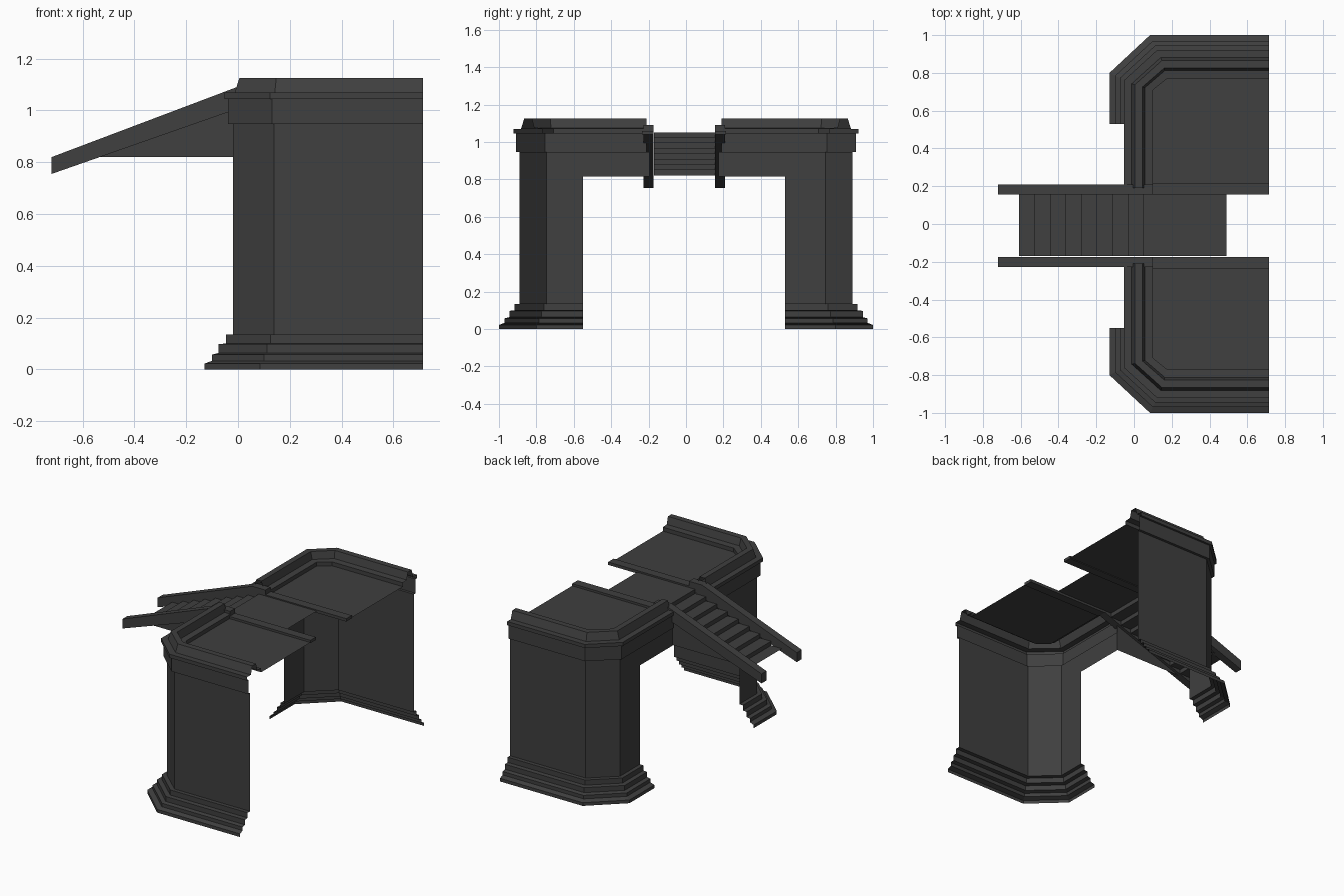
import bpy
import bmesh

old = bpy.data.objects.get("Cube")
if old:
    bpy.data.objects.remove(old, do_unlink=True)

stone = bpy.data.materials.new("dark_grey_stone")
stone.use_nodes = True
GREY = (0.05, 0.05, 0.05, 1)
stone.diffuse_color = GREY
stone.node_tree.nodes["Principled BSDF"].inputs["Base Color"].default_value = GREY

END_X = 0.715


def add_object(name, faces, flip=False):
    """Mesh from a list of polygons, welded, flat shaded."""
    bm = bmesh.new()
    for pts in faces:
        bm.faces.new([bm.verts.new(p) for p in (reversed(pts) if flip else pts)])
    bmesh.ops.remove_doubles(bm, verts=bm.verts, dist=0.0005)
    mesh = bpy.data.meshes.new(name)
    bm.to_mesh(mesh)
    bm.free()
    mesh.materials.append(stone)
    ob = bpy.data.objects.new(name, mesh)
    bpy.context.collection.objects.link(ob)
    return ob


def side_y(v, s):
    """Mirror a y value; the inner parts sit slightly off centre."""
    return s * v - (0.01 if v < 0.6 else 0)


def plan(d, inner, s):
    """Chamfered wing outline, pushed outward by d."""
    k = 0.5 if d > 0 else 0.3
    pts = [(END_X, 0.89 + d), (0.14 - k * d, 0.89 + d),
           (-0.02 - d, 0.745 + k * d), (-0.02 - d, inner)]
    return [(x, side_y(y, s)) for x, y in pts]


def sweep(name, profile, inner, s):
    """Carry an (offset, height) profile round the wing outline."""
    rows = [[(x, y, z) for x, y in plan(d, inner, s)] for d, z in profile]
    faces = [(a[i], a[i + 1], b[i + 1], b[i])
             for a, b in zip(rows, rows[1:]) for i in range(3)]
    return add_object(name, faces, flip=s > 0)


def prism(name, outline, y0, y1):
    """Extrude an x-z outline along y."""
    a = [(x, y0, z) for x, z in outline]
    b = [(x, y1, z) for x, z in outline]
    n = len(a)
    faces = [a, b[::-1]] + [(a[i], b[i], b[(i + 1) % n], a[(i + 1) % n])
                            for i in range(n)]
    ob = add_object(name, faces)
    bm = bmesh.new()
    bm.from_mesh(ob.data)
    bmesh.ops.recalc_face_normals(bm, faces=bm.faces)
    bm.to_mesh(ob.data)
    bm.free()


PLINTH = [(0.11, 0), (0.11, 0.022), (0.08, 0.033), (0.08, 0.057), (0.055, 0.063),
          (0.055, 0.097), (0.027, 0.1), (0.027, 0.135), (0, 0.135)]
CORNICE = [(0, 0.947), (0.018, 0.947), (0.018, 1.045), (0.032, 1.045), (0.032, 1.07),
           (-0.008, 1.07), (-0.025, 1.125), (-0.065, 1.125), (-0.078, 1.075),
           (-0.12, 1.072), (-0.12, 1.045)]

for s, side in ((1, "left"), (-1, "right")):
    # Wing walls, stepped base and crowning parapet
    sweep(side + "_plinth", PLINTH, 0.54, s)
    sweep(side + "_wall", [(0, 0.135), (0, 0.947)], 0.54, s)
    sweep(side + "_parapet", CORNICE, 0.2, s)

    # Beam bridging from the wing to the stair
    y0, y1 = side_y(0.54, s), side_y(0.185, s)
    add_object(side + "_beam", [[(-0.02, y0, 0.815), (-0.02, y1, 0.815),
                                 (-0.02, y1, 0.947), (-0.02, y0, 0.947)]], flip=s > 0)

    # Deck floor and its raised inner edging
    deck = plan(-0.12, 0.2, s) + [(END_X, side_y(0.2, s))]
    add_object(side + "_deck", [[(x, y, 1.045) for x, y in deck]], flip=s < 0)
    prism(side + "_deck_edge", [(0.1, 1.04), (END_X, 1.04), (END_X, 1.06), (0.1, 1.06)],
          side_y(0.165, s), side_y(0.225, s))

    # Sloping stair rail with a level top end, and the panel below it
    prism(side + "_stair_rail", [(-0.72, 0.755), (-0.72, 0.82), (0, 1.092),
                                 (0.1, 1.092), (0.1, 1.045), (-0.02, 1.0)],
          side_y(0.165, s), side_y(0.218, s))
    y = side_y(0.185, s)
    add_object(side + "_stair_panel", [[(-0.54, y, 0.82), (-0.02, y, 0.82),
                                        (-0.02, y, 1.0)]], flip=s > 0)

# Flight of steps
STEPS, RUN, RISE = 8, 0.0825, 0.029
line = []
for i in range(STEPS):
    z = 0.82 + i * RISE
    line += [(-0.61 + i * RUN, z), (-0.61 + (i + 1) * RUN, z)]
# Landing at the head of the stair
line += [(0.05, 1.052), (0.49, 1.052)]
add_object("steps_and_landing",
           [[(xa, -0.17, za), (xb, -0.17, zb), (xb, 0.157, zb), (xa, 0.157, za)]
            for (xa, za), (xb, zb) in zip(line, line[1:])])
